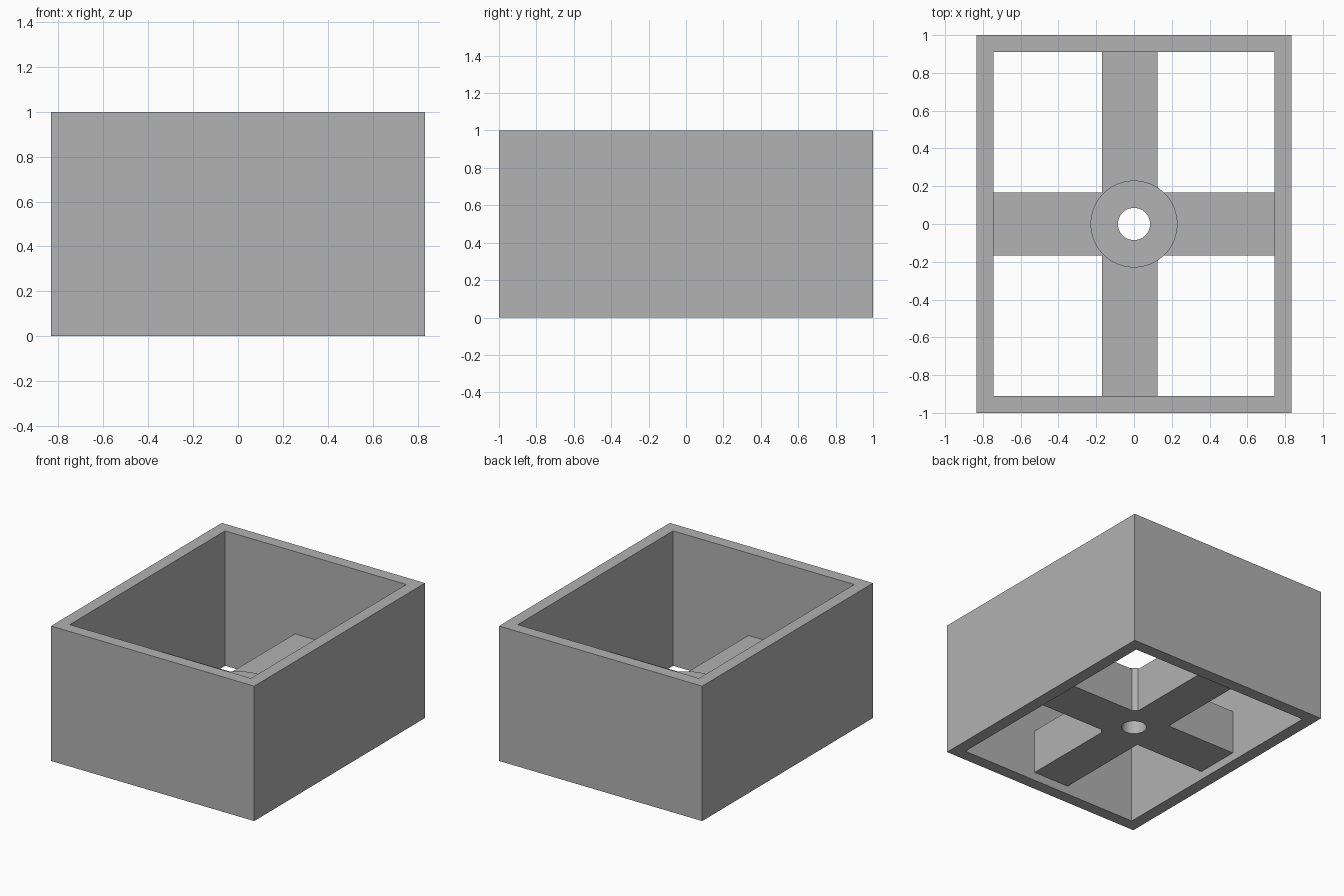
import bpy

if "Cube" in bpy.data.objects:
    bpy.data.objects.remove(bpy.data.objects["Cube"], do_unlink=True)

grey = bpy.data.materials.new("plain_grey")
grey.use_nodes = True
colour = (0.445, 0.445, 0.445, 1)
grey.diffuse_color = colour
grey.node_tree.nodes["Principled BSDF"].inputs["Base Color"].default_value = colour


def finish(name):
    ob = bpy.context.object
    ob.name = name
    ob.data.materials.append(grey)
    return ob


def box(name, x0, x1, y0, y1, z0, z1):
    bpy.ops.mesh.primitive_cube_add(
        size=1, location=((x0 + x1) / 2, (y0 + y1) / 2, (z0 + z1) / 2))
    bpy.context.object.scale = (x1 - x0, y1 - y0, z1 - z0)
    bpy.ops.object.transform_apply(location=True, rotation=False, scale=True)
    return finish(name)


def cylinder(name, radius, z0, z1):
    bpy.ops.mesh.primitive_cylinder_add(
        vertices=64, radius=radius, depth=z1 - z0, location=(0, 0, (z0 + z1) / 2))
    bpy.ops.object.transform_apply(location=True, rotation=False, scale=True)
    return finish(name)


def combine(target, tool, operation):
    """Apply a boolean and remove the helper."""
    mod = target.modifiers.new(operation, 'BOOLEAN')
    mod.operation = operation
    mod.solver = 'EXACT'
    mod.object = tool
    bpy.context.view_layer.objects.active = target
    bpy.ops.object.modifier_apply(modifier=mod.name)
    bpy.data.objects.remove(tool, do_unlink=True)


half_x, half_y, wall = 0.833, 1.0, 0.09
in_x, in_y = half_x - wall, half_y - wall
low, beam_top, hub_top = 0.062, 0.39, 0.398

# Rectangular wall frame, open at top and bottom
walls = box("walls", -half_x, half_x, -half_y, half_y, 0, 1)
opening = box("opening", -in_x, in_x, -in_y, in_y, -0.1, 1.1)
combine(walls, opening, 'DIFFERENCE')

# Crossed beams with a round hub, bored through the middle
support = cylinder("cross_support", 0.23, low, hub_top)
long_beam = box("long_beam", -0.17, 0.125, -in_y - 0.01, in_y + 0.01, low, beam_top)
combine(support, long_beam, 'UNION')
cross_beam = box("cross_beam", -in_x - 0.01, in_x + 0.01, -0.168, 0.168, low, beam_top)
combine(support, cross_beam, 'UNION')
bore = cylinder("bore", 0.085, -0.1, 0.6)
combine(support, bore, 'DIFFERENCE')

# Round faces smooth, corners sharp
bpy.ops.object.select_all(action='DESELECT')
support.select_set(True)
bpy.context.view_layer.objects.active = support
bpy.ops.object.shade_smooth_by_angle()
